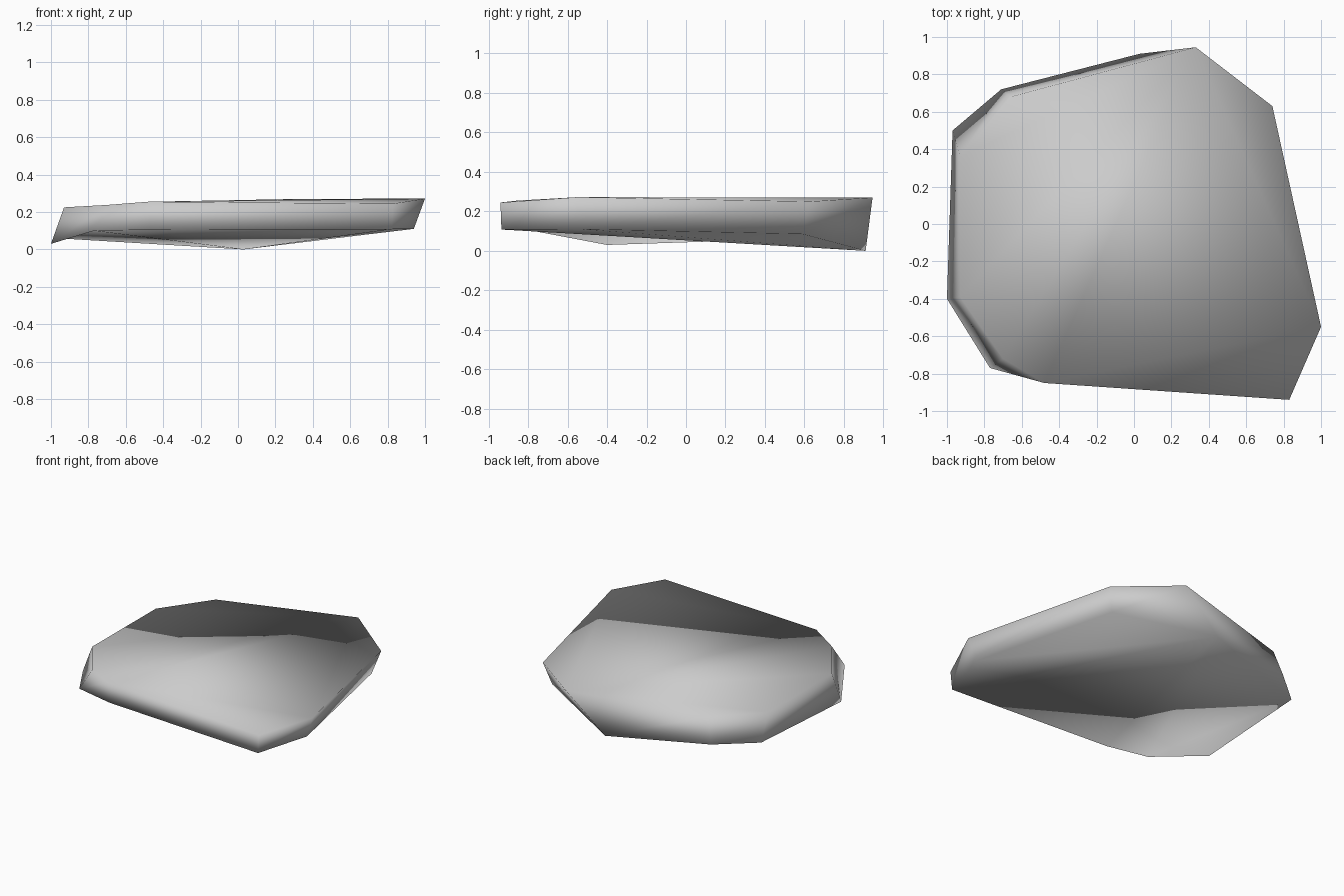
import bpy
import bmesh

cube = bpy.data.objects.get("Cube")
if cube:
    bpy.data.objects.remove(cube, do_unlink=True)

# Stone colour
stone = bpy.data.materials.new("stone_grey")
stone.use_nodes = True
colour = (0.6, 0.6, 0.6, 1)
stone.diffuse_color = colour
stone.node_tree.nodes["Principled BSDF"].inputs["Base Color"].default_value = colour

# Matching corners of the upper and lower rims, clockwise from the back
top_rim = [(.33, .945, .27), (.74, .63, .25), (1, -.55, .272),
           (.83, -.94, .245), (-.48, -.85, .255), (-.7, -.72, .238),
           (-.93, -.39, .225), (-.93, .36, .222), (-.66, .68, .24)]
bottom_rim = [(.03, .91, 0), (.69, .59, .085), (.94, -.53, .11),
              (.82, -.935, .108), (-.47, -.845, .105), (-.77, -.77, .1),
              (-1, -.4, .03), (-.97, .5, .06), (-.71, .72, .06)]

bm = bmesh.new()
top = [bm.verts.new(p) for p in top_rim]
bottom = [bm.verts.new(p) for p in bottom_rim]
count = len(top)

# Sloping side wall
for i in range(count):
    j = (i + 1) % count
    bm.faces.new((top[i], top[j], bottom[j], bottom[i]))


def cap(ring, ear):
    """Cut one corner off the ring, then fan the rest from the back corner."""
    bm.faces.new((ring[ear - 1], ring[ear], ring[ear + 1]))
    rest = ring[:ear] + ring[ear + 1:]
    for a, b in zip(rest[1:], rest[2:]):
        bm.faces.new((rest[0], a, b))


# Upper face with a long front bevel, and hollowed underside
cap(top, 3)
cap(bottom, 6)
bmesh.ops.recalc_face_normals(bm, faces=bm.faces)
for face in bm.faces:
    face.smooth = True

mesh = bpy.data.meshes.new("stone_slab")
bm.to_mesh(mesh)
bm.free()
mesh.materials.append(stone)
slab = bpy.data.objects.new("stone_slab", mesh)
bpy.context.collection.objects.link(slab)
